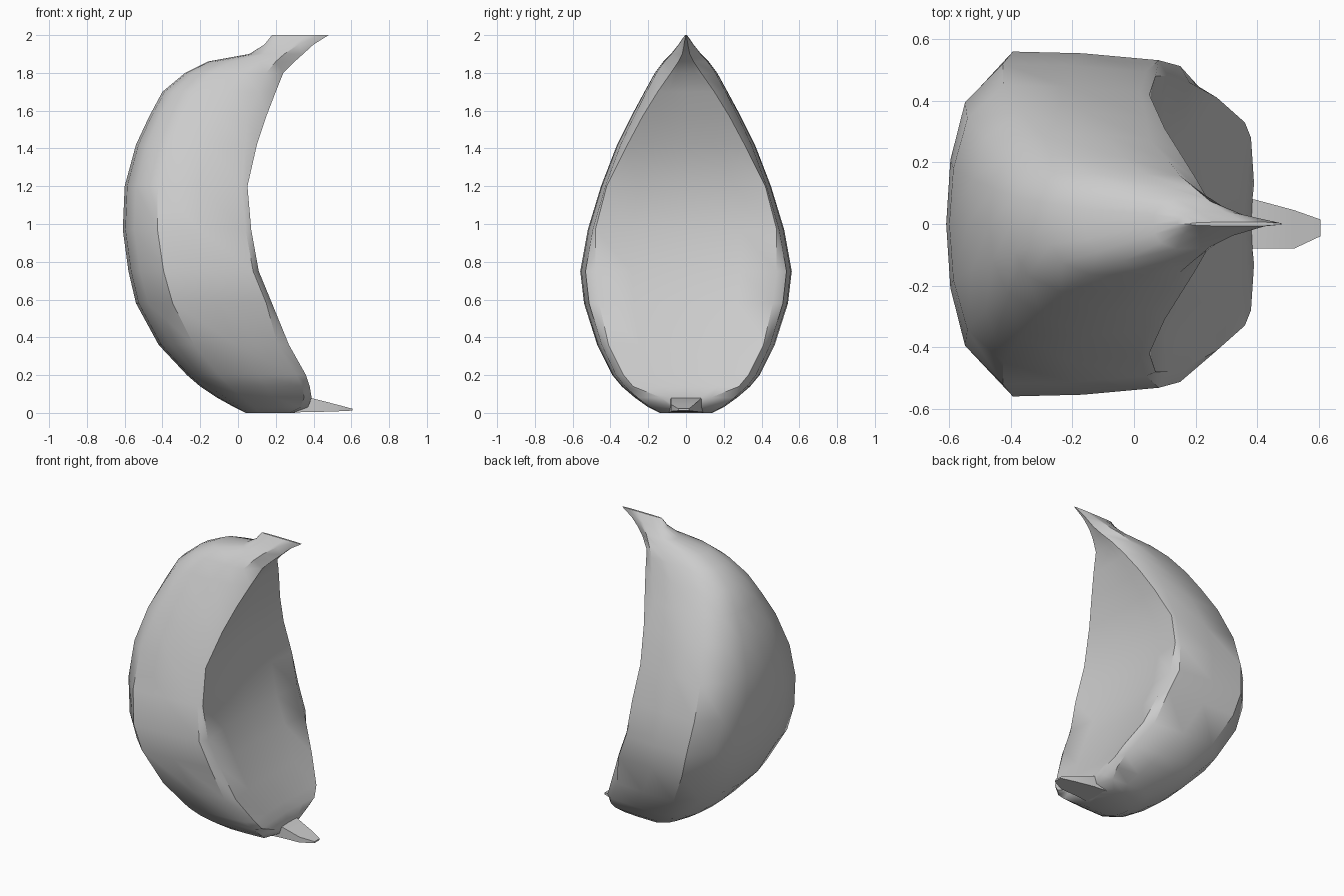
import bpy
import bmesh
from math import radians

# Remove the default cube only
default_cube = bpy.data.objects.get("Cube")
if default_cube:
    bpy.data.objects.remove(default_cube, do_unlink=True)


def make_material(name, colour):
    material = bpy.data.materials.new(name)
    material.use_nodes = True
    material.diffuse_color = colour
    material.node_tree.nodes["Principled BSDF"].inputs["Base Color"].default_value = colour
    return material


grey = make_material("plain grey", (0.6, 0.6, 0.6, 1))


def loft(name, rings, sharp_angle):
    """Skin closed rings of equal length, and cap both ends."""
    bm = bmesh.new()
    loops = [[bm.verts.new(point) for point in ring] for ring in rings]
    for lower, upper in zip(loops, loops[1:]):
        for i in range(len(lower)):
            j = (i + 1) % len(lower)
            bm.faces.new((lower[i], lower[j], upper[j], upper[i]))
    bm.faces.new(loops[0][::-1])
    bm.faces.new(loops[-1])
    bmesh.ops.recalc_face_normals(bm, faces=bm.faces[:])
    mesh = bpy.data.meshes.new(name)
    bm.to_mesh(mesh)
    bm.free()
    mesh.materials.append(grey)
    obj = bpy.data.objects.new(name, mesh)
    bpy.context.collection.objects.link(obj)
    bpy.ops.object.select_all(action="DESELECT")
    obj.select_set(True)
    bpy.context.view_layer.objects.active = obj
    bpy.ops.object.shade_smooth_by_angle(angle=radians(sharp_angle))
    return obj


def shell_ring(height, back, front, half_width, rim_width, bevel):
    """Boxy back, straight sides, bevelled rim, slightly hollow front."""
    depth = front - back
    hollow = 0.07 * rim_width
    half = [
        (back + 0.02 * depth, 0.4 * half_width),
        (back + 0.09 * depth, 0.76 * half_width),
        (back + 0.27 * depth, half_width),
        (back + 0.6 * depth, 0.99 * half_width),
        (front - bevel, 0.95 * half_width),
        (front, rim_width),
        (front - 0.6 * hollow, 0.6 * rim_width),
    ]
    ring = [(back, 0)] + half + [(front - hollow, 0)]
    ring += [(x, -y) for x, y in reversed(half)]
    return [(x, y, height) for x, y in ring]


# Crescent shell: height, back, front, half width, rim half width, rim bevel
stations = [
    (0, 0.04, 0.3, 0.14, 0.06, 0.03),
    (0.03, -0.02, 0.37, 0.2, 0.08, 0.04),
    (0.08, -0.11, 0.39, 0.27, 0.13, 0.04),
    (0.14, -0.2, 0.38, 0.34, 0.28, 0.04),
    (0.2, -0.27, 0.36, 0.39, 0.33, 0.05),
    (0.36, -0.42, 0.27, 0.47, 0.41, 0.06),
    (0.58, -0.54, 0.18, 0.54, 0.46, 0.03),
    (0.75, -0.58, 0.11, 0.56, 0.48, 0.03),
    (0.97, -0.61, 0.07, 0.52, 0.48, 0.03),
    (1.2, -0.6, 0.05, 0.45, 0.42, 0.03),
    (1.42, -0.54, 0.1, 0.365, 0.31, 0.06),
    (1.57, -0.47, 0.15, 0.29, 0.23, 0.1),
    (1.7, -0.4, 0.2, 0.22, 0.15, 0.09),
    (1.8, -0.28, 0.24, 0.165, 0.08, 0.09),
    (1.86, -0.16, 0.3, 0.12, 0.04, 0.1),
    (1.9, 0.06, 0.345, 0.08, 0.02, 0.1),
    (1.95, 0.14, 0.4, 0.04, 0.01, 0.08),
    (2, 0.18, 0.48, 0.006, 0.002, 0.05),
]
loft("crescent_shell", [shell_ring(*station) for station in stations], 40)


def spike_ring(x, right, left, bottom, top):
    return [(x, right, bottom), (x, left, bottom), (x, left, top), (x, right, top)]


# Flat pointed spike at the foot of the shell
loft("bottom_spike", [
    spike_ring(0.2, -0.1, 0.1, 0.002, 0.075),
    spike_ring(0.39, -0.08, 0.08, 0.004, 0.078),
    spike_ring(0.52, -0.08, 0.045, 0.008, 0.045),
    spike_ring(0.605, -0.04, 0.015, 0.012, 0.022),
], 30)
